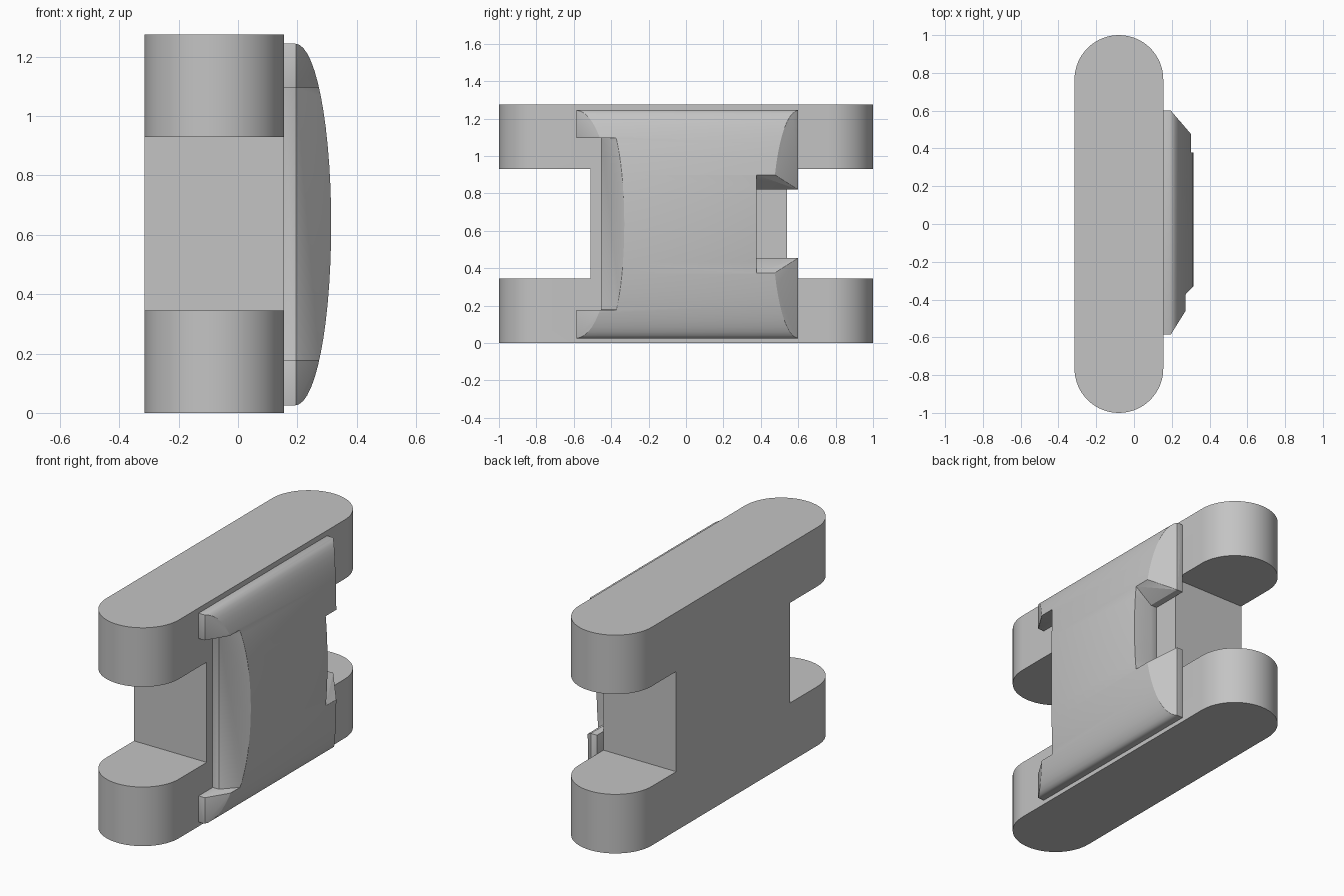
import bpy, bmesh, math
from mathutils import Vector

if "Cube" in bpy.data.objects:
    bpy.data.objects.remove(bpy.data.objects["Cube"])

grey = bpy.data.materials.new("plain_grey")
grey.use_nodes = True
grey.diffuse_color = (0.55, 0.55, 0.55, 1)
grey.node_tree.nodes["Principled BSDF"].inputs["Base Color"].default_value = (0.55, 0.55, 0.55, 1)


def prism(name, points, place, start, end):
    """Extrude a 2D outline from start to end; place maps (a, b, depth) to xyz."""
    bm = bmesh.new()
    face = bm.faces.new([bm.verts.new(place(a, b, start)) for a, b in points])
    shift = Vector(place(0, 0, end)) - Vector(place(0, 0, start))
    new = bmesh.ops.extrude_face_region(bm, geom=[face])["geom"]
    bmesh.ops.translate(bm, vec=shift, verts=[v for v in new if isinstance(v, bmesh.types.BMVert)])
    bmesh.ops.recalc_face_normals(bm, faces=bm.faces)
    mesh = bpy.data.meshes.new(name)
    bm.to_mesh(mesh)
    bm.free()
    obj = bpy.data.objects.new(name, mesh)
    bpy.context.collection.objects.link(obj)
    mesh.materials.append(grey)
    return obj


def along_z(a, b, d):
    return (a, b, d)


def along_y(a, b, d):
    return (a, d, b)


def activate(obj):
    bpy.ops.object.select_all(action='DESELECT')
    obj.select_set(True)
    bpy.context.view_layer.objects.active = obj


def cut(obj, cutter):
    activate(obj)
    mod = obj.modifiers.new("cut", 'BOOLEAN')
    mod.operation, mod.solver, mod.object = 'DIFFERENCE', 'EXACT', cutter
    bpy.ops.object.modifier_apply(modifier=mod.name)
    bpy.data.objects.remove(cutter)


def box_outline(a0, a1, b0, b1):
    return [(a0, b0), (a1, b0), (a1, b1), (a0, b1)]


# Link body: stadium block with a slot at each end
HEIGHT, MID_X, RADIUS, STEPS = 1.275, -0.08, 0.235, 32
outline = []
for side in (1, -1):
    for i in range(STEPS + 1):
        t = math.pi * i / STEPS
        outline.append((MID_X + side * RADIUS * math.cos(t),
                        side * (1 - RADIUS + RADIUS * math.sin(t))))
body = prism("link_body", outline, along_z, 0, HEIGHT)
for y0, y1 in ((-1.2, -0.51), (0.54, 1.2)):
    cut(body, prism("slot", box_outline(-0.6, 0.6, y0, y1), along_z, 0.345, 0.93))

# Domed cover plate: arched section run along y
MID_Z, HALF, BASE, ARCH = 0.635, 0.61, 0.155, 28
dome = [(BASE, MID_Z - HALF)]
for i in range(ARCH + 1):
    t = math.pi * i / ARCH
    dome.append((0.19 + 0.124 * math.sin(t) ** 0.95, MID_Z - HALF * math.cos(t)))
dome.append((BASE, MID_Z + HALF))
plate = prism("cover_plate", dome, along_y, -0.585, 0.60)

# Sloped ends of the plate
cut(plate, prism("back_slope", [(0.195, 0.61), (0.195, 0.60), (0.32, 0.455), (0.4, 0.455), (0.4, 0.61)],
                 along_z, -0.1, 1.4))
cut(plate, prism("front_slope", [(0.195, -0.6), (0.195, -0.585), (0.32, -0.385), (0.4, -0.385), (0.4, -0.6)],
                 along_z, -0.1, 1.4))

# Wide recess between the two front horns
cut(plate, prism("front_recess", [(0.1, -0.7), (0.1, -0.455), (0.195, -0.455), (0.33, -0.313), (0.4, -0.313), (0.4, -0.7)],
                 along_z, 0.178, 1.097))

# Flared notch in the back edge
notch = [(0.1, 0.455), (0.195, 0.455), (0.31, 0.37), (0.4, 0.37),
         (0.4, 0.905), (0.31, 0.905), (0.195, 0.82), (0.1, 0.82)]
cut(plate, prism("back_notch", notch, along_y, 0.378, 0.7))

# Softened plate edges
activate(plate)
soft = plate.modifiers.new("soft_edges", 'BEVEL')
soft.width, soft.segments = 0.012, 3
soft.limit_method, soft.angle_limit = 'ANGLE', math.radians(28)
bpy.ops.object.modifier_apply(modifier=soft.name)

for obj in (body, plate):
    activate(obj)
    bpy.ops.object.shade_smooth_by_angle(angle=math.radians(30))
